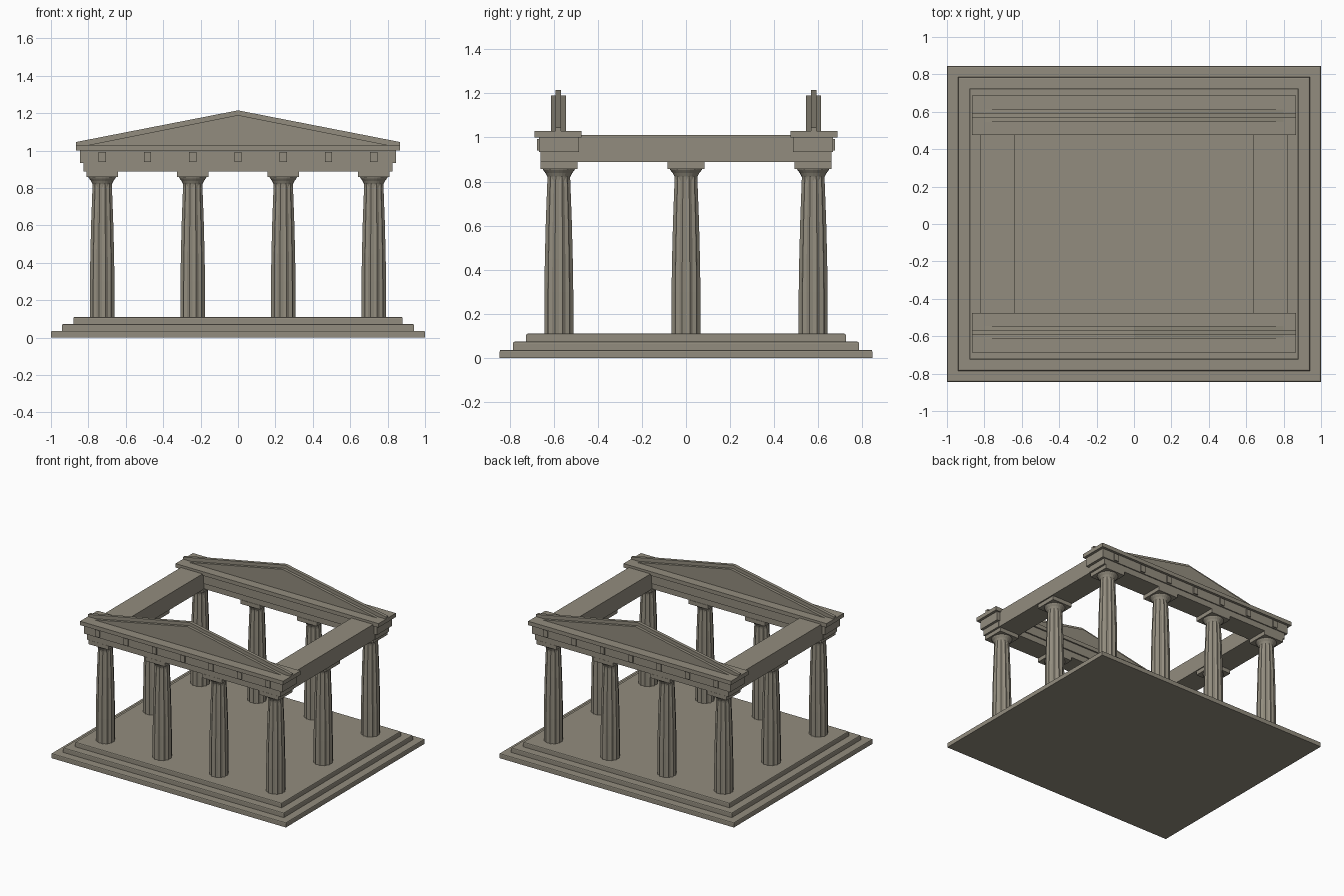
import bpy, bmesh, math

if "Cube" in bpy.data.objects:
    bpy.data.objects.remove(bpy.data.objects["Cube"])

stone = bpy.data.materials.new("weathered_stone")
stone.diffuse_color = (0.29, 0.265, 0.21, 1)
stone.use_nodes = True
stone.node_tree.nodes["Principled BSDF"].inputs["Base Color"].default_value = stone.diffuse_color


def finish(bm, name):
    bmesh.ops.recalc_face_normals(bm, faces=bm.faces)
    me = bpy.data.meshes.new(name)
    bm.to_mesh(me)
    bm.free()
    me.materials.append(stone)
    ob = bpy.data.objects.new(name, me)
    bpy.context.collection.objects.link(ob)
    return ob


def box(name, x0, x1, y0, y1, z0, z1, bevel_top=0):
    bm = bmesh.new()
    bmesh.ops.create_cube(bm, size=1)
    for v in bm.verts:
        v.co = (x1 if v.co.x > 0 else x0, y1 if v.co.y > 0 else y0, z1 if v.co.z > 0 else z0)
    if bevel_top:
        edges = [e for e in bm.edges if all(v.co.z > z1 - 1e-5 for v in e.verts)]
        bmesh.ops.bevel(bm, geom=edges, offset=bevel_top, segments=2, profile=0.5, affect='EDGES')
    return finish(bm, name)


def lathe(name, cx, cy, profile, sides, flute=0.0):
    # rings of (radius, z); odd vertices are pulled in to cut flutes
    bm = bmesh.new()
    rings = []
    for r, z in profile:
        ring = []
        for i in range(sides):
            a = 2 * math.pi * (i + 0.0) / sides
            rr = r * (1 - flute) if i % 2 == 0 and flute else r
            ring.append(bm.verts.new((cx + rr * math.cos(a), cy + rr * math.sin(a), z)))
        rings.append(ring)
    for lo, hi in zip(rings, rings[1:]):
        for i in range(sides):
            j = (i + 1) % sides
            bm.faces.new((lo[i], lo[j], hi[j], hi[i]))
    bm.faces.new(rings[0])
    bm.faces.new(rings[-1])
    return finish(bm, name)


def gable(name, half_w, z0, z_edge, z_top, y0, y1):
    pts = [(-half_w, z0), (half_w, z0)]
    if z_edge > z0:
        pts.append((half_w, z_edge))
    pts.append((0, z_top))
    if z_edge > z0:
        pts.append((-half_w, z_edge))
    bm = bmesh.new()
    a = bm.faces.new([bm.verts.new((x, y0, z)) for x, z in pts])
    ext = bmesh.ops.extrude_face_region(bm, geom=[a], use_keep_orig=True)
    for g in ext["geom"]:
        if isinstance(g, bmesh.types.BMVert):
            g.co.y = y1
    return finish(bm, name)


# stepped base
for i in range(3):
    d = 0.06 * i
    box(f"base_step_{i + 1}", -1 + d, 1 - d, -0.845 + d, 0.845 - d,
        0.0367 * i, 0.0367 * (i + 1), 0.007)

# columns: four on each end row, one in the middle of each side
COL_Y = 0.577
spots = [(x, y) for x in (-0.726, -0.242, 0.242, 0.726) for y in (-COL_Y, COL_Y)]
spots += [(-0.726, 0), (0.726, 0)]
shaft = [(0.068, 0.108), (0.068, 0.3), (0.0655, 0.45), (0.061, 0.62), (0.053, 0.825)]
echinus = [(0.049, 0.805), (0.052, 0.822), (0.06, 0.838), (0.071, 0.852), (0.074, 0.86)]
for x, y in spots:
    lathe("column_shaft", x, y, shaft, 24, 0.1)
    lathe("column_echinus", x, y, echinus, 24)
    box("column_abacus", x - 0.084, x + 0.084, y - 0.084, y + 0.084, 0.858, 0.889)

# entablature and pediment at both ends
for s, end in ((-1, "front"), (1, "back")):
    def slab(name, x0, x1, near, far, z0, z1):
        y = sorted((s * near, s * far))
        return box(f"{end}_{name}", x0, x1, y[0], y[1], z0, z1)

    slab("architrave", -0.825, 0.825, 0.496, 0.66, 0.888, 0.933)
    slab("frieze", -0.845, 0.845, 0.486, 0.668, 0.933, 1.0)
    slab("cornice", -0.865, 0.865, 0.475, 0.687, 1.0, 1.03)
    for k in range(-3, 4):
        x = k * 0.242
        slab("triglyph", x - 0.019, x + 0.019, 0.66, 0.677, 0.94, 0.993)
    gable(f"{end}_tympanum", 0.80, 1.03, 1.03, 1.19, s * 0.545, s * 0.612)
    gable(f"{end}_raking_ridge", 0.865, 1.03, 1.046, 1.215, s * 0.566, s * 0.591)

# side beams
for s, side in ((-1, "left"), (1, "right")):
    x = sorted((s * 0.635, s * 0.82))
    box(f"{side}_side_beam", x[0], x[1], -0.496, 0.496, 0.888, 1.012)
